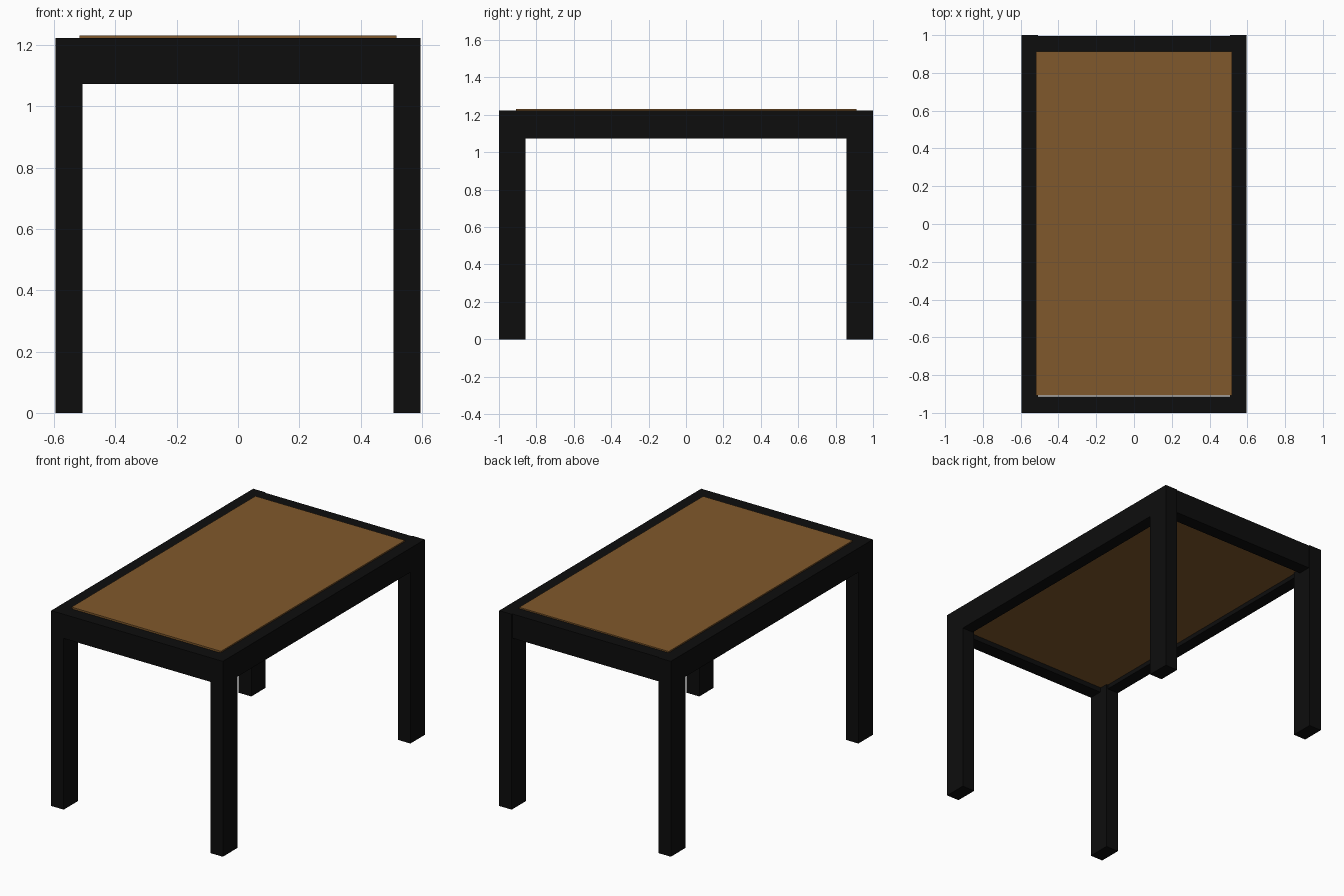
import bpy

if "Cube" in bpy.data.objects:
    bpy.data.objects.remove(bpy.data.objects["Cube"])


def material(name, rgb):
    m = bpy.data.materials.new(name)
    m.diffuse_color = (*rgb, 1)
    m.use_nodes = True
    m.node_tree.nodes["Principled BSDF"].inputs["Base Color"].default_value = m.diffuse_color
    return m


black = material("black_paint", (0.004, 0.004, 0.004))
brown = material("brown_wood", (0.216, 0.098, 0.025))


def box(name, x, y, z, mat):
    """Box from (min, max) ranges on each axis."""
    bpy.ops.mesh.primitive_cube_add(size=1, location=[sum(r) / 2 for r in (x, y, z)])
    ob = bpy.context.object
    ob.name = name
    ob.scale = [r[1] - r[0] for r in (x, y, z)]
    bpy.ops.object.transform_apply(location=False, rotation=False, scale=True)
    ob.data.materials.append(mat)
    return ob


W, L, TOP, LOW = 0.595, 1.0, 1.224, 1.073   # half width, half length, frame heights
IX, IY = 0.508, 0.857                       # inner faces of the legs

# Four corner legs running up to the frame top
for sx, side in ((-1, "left"), (1, "right")):
    for sy, end in ((-1, "front"), (1, "back")):
        box(f"{end}_{side}_leg", sorted((sx * IX, sx * W)),
            sorted((sy * IY, sy * L)), (0, TOP), black)

# Rails between the legs
for sx, side in ((-1, "left"), (1, "right")):
    box(f"{side}_rail", sorted((sx * 0.518, sx * W)), (-IY, IY), (LOW, TOP), black)
box("front_rail", (-IX, IX), (-L, -0.914), (LOW, TOP), black)
box("back_rail", (-IX, IX), (0.912, 0.994), (LOW, TOP), black)

# Thick inset table top, slightly proud of the frame
box("table_top", (-0.518, 0.518), (-0.909, 0.912), (1.10, 1.232), brown)
